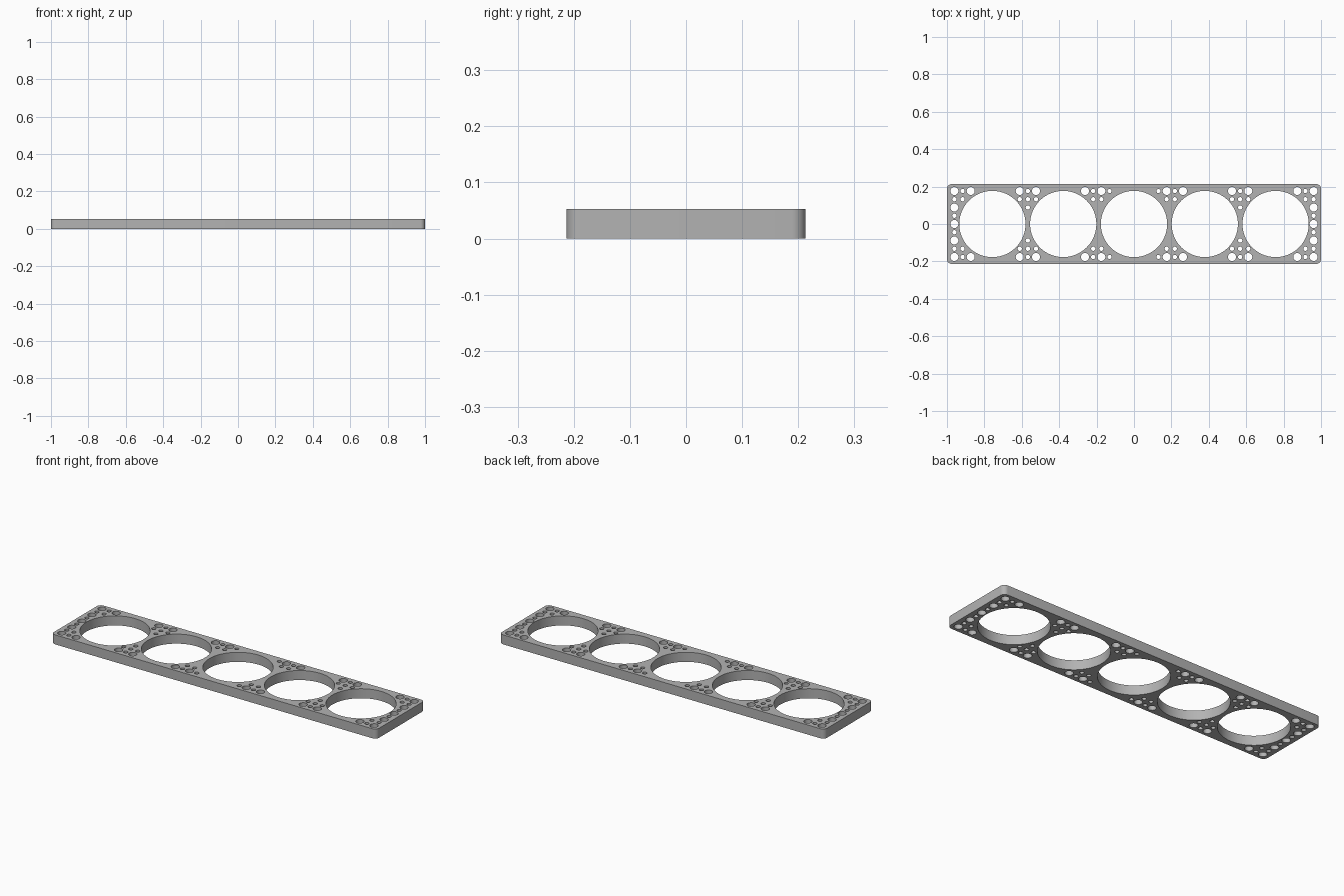
import bpy, bmesh, math
from mathutils import Vector

cube = bpy.data.objects.get("Cube")
if cube:
    bpy.data.objects.remove(cube, do_unlink=True)

HEIGHT, HALF_DEPTH, CORNER = 0.053, 0.213, 0.025
PITCH = 0.0873      # spacing of the peg holes

grey = bpy.data.materials.new("plain grey")
grey.use_nodes = True
grey.diffuse_color = (0.45, 0.45, 0.45, 1)
grey.node_tree.nodes["Principled BSDF"].inputs["Base Color"].default_value = (0.45, 0.45, 0.45, 1)


def add_circle(curve, x, y, radius, count):
    add_loop(curve, [(x + radius * math.cos(math.tau * i / count),
                      y + radius * math.sin(math.tau * i / count)) for i in range(count)])


def add_loop(curve, points):
    spline = curve.splines.new("POLY")
    spline.points.add(len(points) - 1)
    for point, (x, y) in zip(spline.points, points):
        point.co = (x, y, 0, 1)
    spline.use_cyclic_u = True


curve = bpy.data.curves.new("plate_outline", "CURVE")
curve.dimensions = "2D"
curve.fill_mode = "BOTH"
curve.extrude = HEIGHT / 2

# Rounded outline
outline = []
for quarter, (sx, sy) in enumerate([(1, 1), (-1, 1), (-1, -1), (1, -1)]):
    for step in range(9):
        a = (quarter + step / 8) * math.pi / 2
        outline.append((sx * (1 - CORNER) + CORNER * math.cos(a),
                        sy * (HALF_DEPTH - CORNER) + CORNER * math.sin(a)))
add_loop(curve, outline)

# Five large openings
for i in range(-2, 3):
    add_circle(curve, i * 0.3785, 0, 0.177, 96)

# Peg holes on one quarter, in pitch steps from the centre, mirrored to the others
large = [(11, 2), (11, 1), (11, 0), (10, 2), (7, 2), (6, 2), (3, 2), (2, 2)]
small = [(11, 1.5), (11, 0.5), (10.5, 2), (10.5, 1.5),
         (6.5, 2), (7, 1.5), (6.5, 1.5), (6, 1.5), (6.5, 1),
         (2.5, 2), (1.5, 2), (2.5, 1.5), (2, 1.5)]
for holes, radius in ((large, 0.0215), (small, 0.0115)):
    for u, v in holes:
        for sx in (-1, 1):
            for sy in ((-1, 1) if v else (1,)):
                add_circle(curve, sx * u * PITCH, sy * v * PITCH * 1.01, radius, 24)

# Turn the filled outline into a mesh plate
temp = bpy.data.objects.new("outline_helper", curve)
bpy.context.collection.objects.link(temp)
mesh = bpy.data.meshes.new_from_object(temp.evaluated_get(bpy.context.evaluated_depsgraph_get()))
bpy.data.objects.remove(temp, do_unlink=True)

bm = bmesh.new()
bm.from_mesh(mesh)
bmesh.ops.remove_doubles(bm, verts=bm.verts, dist=0.0001)
bmesh.ops.translate(bm, verts=bm.verts, vec=Vector((0, 0, HEIGHT / 2)))
bmesh.ops.recalc_face_normals(bm, faces=bm.faces)
bm.to_mesh(mesh)
bm.free()

mesh.materials.clear()
mesh.materials.append(grey)
plate = bpy.data.objects.new("perforated_plate", mesh)
bpy.context.collection.objects.link(plate)
bpy.context.view_layer.objects.active = plate
plate.select_set(True)
bpy.ops.object.shade_smooth_by_angle(angle=math.radians(30))
